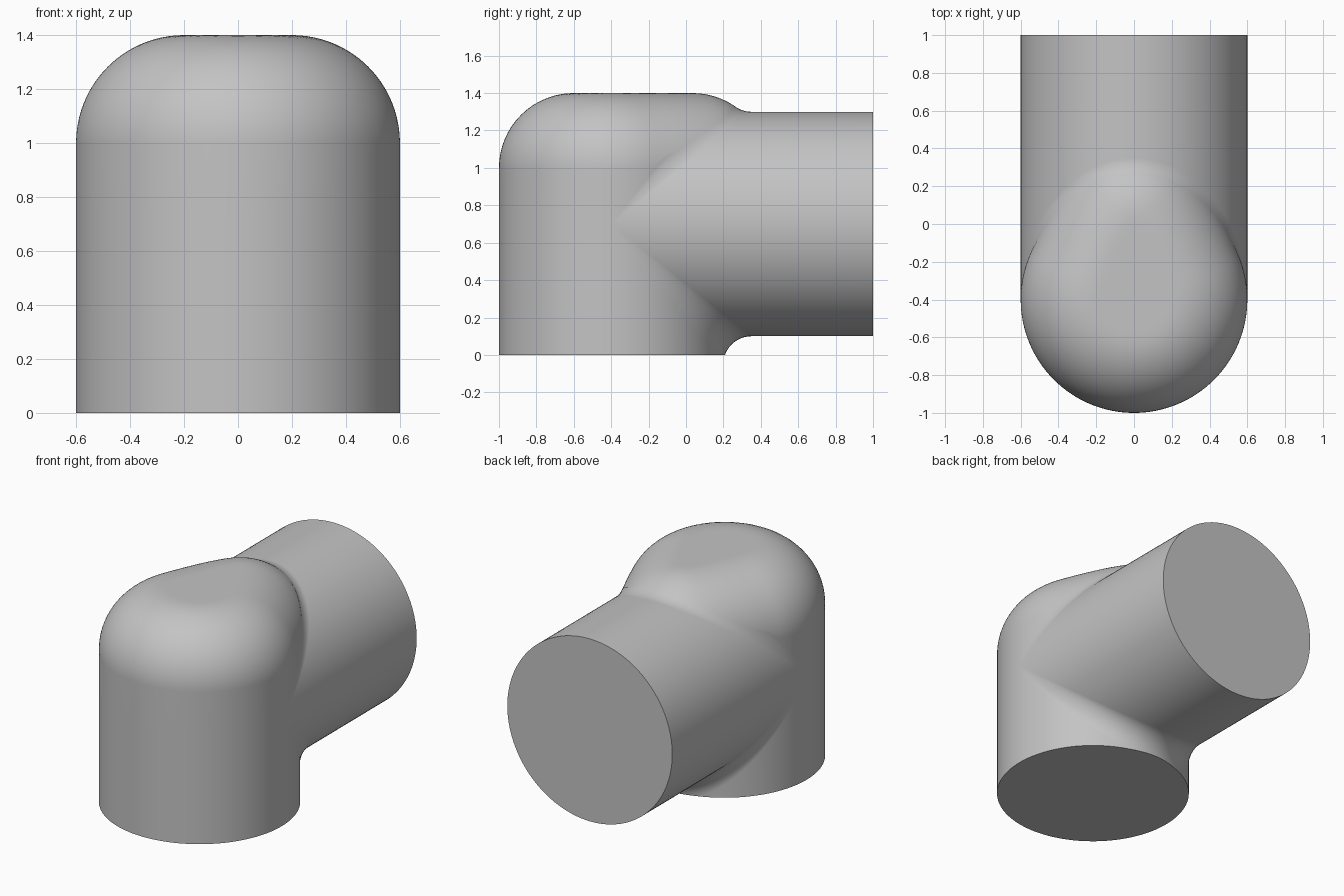
import bpy, bmesh
from math import sin, cos, pi, sqrt, hypot, asin

cube = bpy.data.objects.get("Cube")
if cube:
    bpy.data.objects.remove(cube)

R = 0.6          # radius of both pipes
FILLET = 0.15    # concave blend between the pipes
ROUND = 0.4      # rounded shoulder of the upright pipe
AXIS_Y, AXIS_Z = -0.4, 0.7
TOP, END = 1.4, 1.0
TIP = 0.434      # length of the flat crown's tail
SLICES, DOME_STEPS, ARC_STEPS = 64, 40, 10


def dome(x, y):
    """Height of the rounded crown, a teardrop flat with a rolled edge."""
    d = ROUND
    for i in range(41):
        s = TIP * i / 40
        width = (R - ROUND) * (1 - i / 40) ** 0.8
        d = min(d, hypot(x, y - AXIS_Y - s) - width)
    return TOP - ROUND + sqrt(ROUND ** 2 - max(d, 0) ** 2)


def section(phi):
    """Closed outline of the elbow in the lengthwise plane x = R sin(phi)."""
    x, c, r = R * sin(phi), R * cos(phi), FILLET * cos(phi)
    front, cy = AXIS_Y - c, AXIS_Y + c + r

    def arc(t, side):
        return cy - r * cos(t), AXIS_Z + side * (c + r - r * sin(t))

    # lower blend, cut off by the flat base
    low = AXIS_Z - c - r
    start = asin(min(1, -low / r)) if low < 0 else 0
    lower = [arc(start + (pi / 2 - start) * i / ARC_STEPS, -1) for i in range(ARC_STEPS + 1)]

    # upper blend begins where it touches the crown
    best, touch = 9, 0
    for i in range(81):
        t = pi / 2 * i / 80
        y, z = arc(t, 1)
        gap = z - dome(x, y)
        if gap < best:
            best, touch = gap, t
        if gap <= 0.0005:
            break
    upper = [arc(touch + (pi / 2 - touch) * i / ARC_STEPS, 1) for i in range(ARC_STEPS + 1)]

    # crown from the front wall back to the blend
    back = upper[0][0]
    crown = []
    for i in range(DOME_STEPS + 1):
        y = front + (back - front) * (1 - cos(pi * i / DOME_STEPS)) / 2
        crown.append((y, dome(x, y)))

    outline = [(front, 0), (lower[0][0], 0)] + lower
    outline += [(END, AXIS_Z - c), (END, AXIS_Z + c)]
    outline += upper[::-1] + crown[::-1] + [(front, AXIS_Z)]
    return [(x, y, z) for y, z in outline]


# Loft the sections across the width
bm = bmesh.new()
rings = [[bm.verts.new(p) for p in section(-pi / 2 + pi * i / SLICES)]
         for i in range(SLICES + 1)]
for a, b in zip(rings, rings[1:]):
    for i in range(len(a)):
        j = (i + 1) % len(a)
        bm.faces.new((a[i], a[j], b[j], b[i]))
bmesh.ops.remove_doubles(bm, verts=bm.verts, dist=0.0004)
bmesh.ops.recalc_face_normals(bm, faces=bm.faces)
mesh = bpy.data.meshes.new("pipe_elbow")
bm.to_mesh(mesh)
bm.free()

elbow = bpy.data.objects.new("pipe_elbow", mesh)
bpy.context.collection.objects.link(elbow)

# Plain grey finish
GREY = (0.55, 0.55, 0.55, 1)
mat = bpy.data.materials.new("plain_grey")
mat.use_nodes = True
mat.diffuse_color = GREY
mat.node_tree.nodes["Principled BSDF"].inputs["Base Color"].default_value = GREY
mesh.materials.append(mat)

bpy.ops.object.select_all(action='DESELECT')
elbow.select_set(True)
bpy.context.view_layer.objects.active = elbow
bpy.ops.object.shade_smooth_by_angle(angle=pi / 6)
normals = elbow.modifiers.new("even_shading", 'WEIGHTED_NORMAL')
normals.keep_sharp = True
